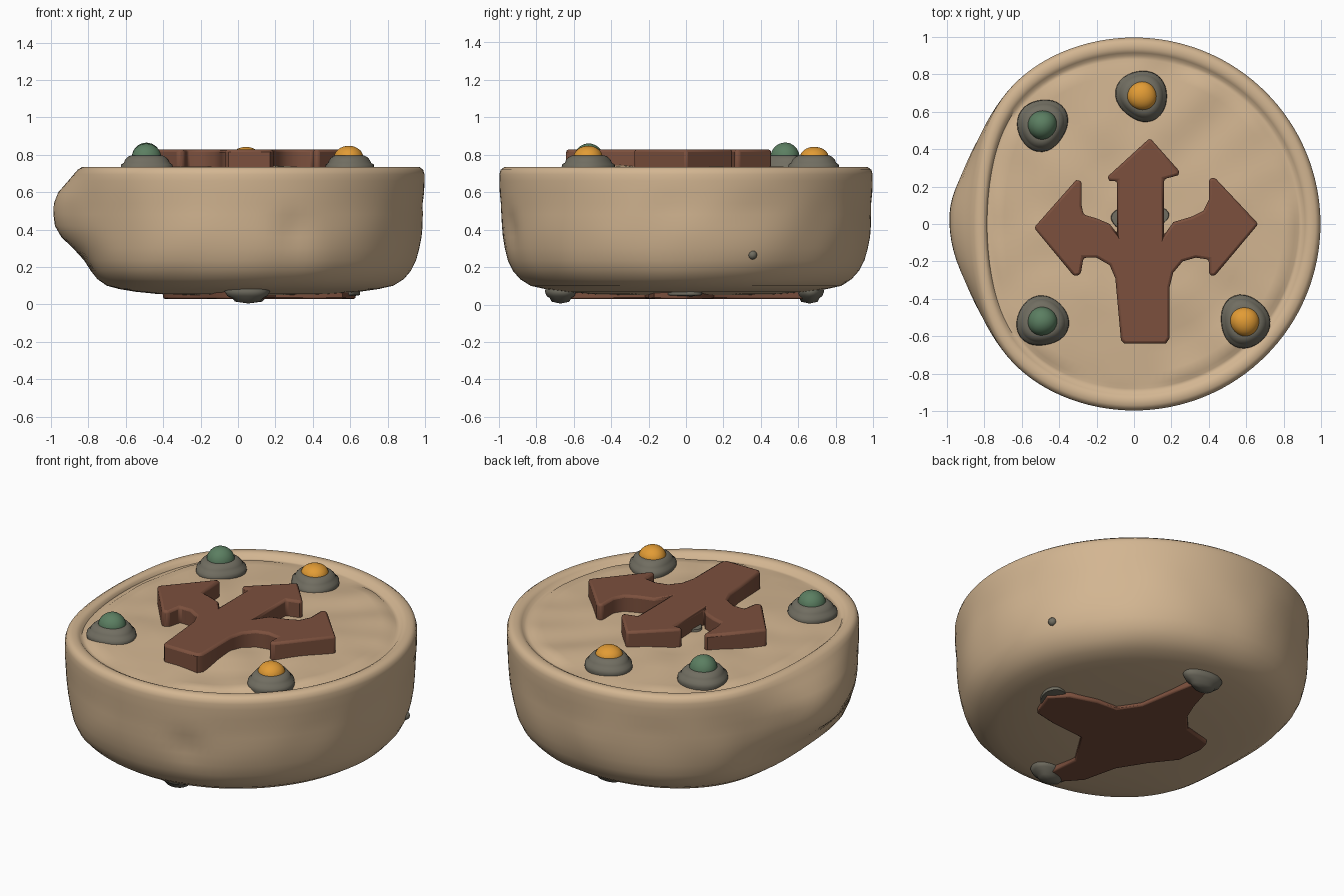
import bpy, bmesh, math
from mathutils import Vector, noise

if "Cube" in bpy.data.objects:
    bpy.data.objects.remove(bpy.data.objects["Cube"])


def mat(name, col):
    m = bpy.data.materials.new(name)
    m.diffuse_color = (*col, 1)
    m.use_nodes = True
    m.node_tree.nodes["Principled BSDF"].inputs["Base Color"].default_value = m.diffuse_color
    return m


TAN = mat("tan clay", (0.65, 0.465, 0.285))
BROWN = mat("brown", (0.2, 0.08, 0.047))
GREY = mat("stone grey", (0.165, 0.155, 0.12))
GREEN = mat("green", (0.105, 0.21, 0.12))
ORANGE = mat("orange", (0.76, 0.33, 0.035))


def finish(bm, name, material, angle=40):
    bmesh.ops.recalc_face_normals(bm, faces=bm.faces)
    me = bpy.data.meshes.new(name)
    bm.to_mesh(me)
    bm.free()
    me.materials.append(material)
    ob = bpy.data.objects.new(name, me)
    bpy.context.collection.objects.link(ob)
    bpy.ops.object.select_all(action='DESELECT')
    bpy.context.view_layer.objects.active = ob
    ob.select_set(True)
    bpy.ops.object.shade_smooth_by_angle(angle=math.radians(angle))
    return ob


def lathe(name, profile, material, place, n=32, angle=60):
    """Revolve (radius, z) rows; place(r, a, z) gives the final point."""
    bm = bmesh.new()
    rings = []
    for r, z in profile:
        if r == 0:
            rings.append([bm.verts.new(place(0, 0, z))])
        else:
            rings.append([bm.verts.new(place(r, 2 * math.pi * i / n, z)) for i in range(n)])
    for p, q in zip(rings, rings[1:]):
        for i in range(n):
            j = (i + 1) % n
            loop = [p[i % len(p)], p[j % len(p)], q[j % len(q)], q[i % len(q)]]
            bm.faces.new(list(dict.fromkeys(loop)))
    return finish(bm, name, material, angle)


# Clay body: round cake, flattened on the left, with a rimmed top and a left bulge
def body_point(r, a, z):
    c = math.cos(a)
    x, y = r * c, r * math.sin(a)
    if c < 0:
        x *= 1 - 0.155 * c ** 4
    off = abs(a - math.pi)
    x -= 0.155 * r * math.exp(-(off / 0.42) ** 2) * math.exp(-(abs(z - 0.48) / 0.19) ** 3)
    p = Vector((x, y, z))
    if z > 0.6 and r < 0.87:                     # uneven floor
        p.z += 0.02 * noise.noise(p * 4.0)
    elif 0.1 < z < 0.6:                          # faint dents in the wall
        k = 1 + 0.008 * noise.noise(p * 4.0) - 0.004
        k -= 0.02 * math.exp(-((x - 0.3) ** 2 + (z - 0.4) ** 2) / 0.008) * (y < 0)
        p.x, p.y = p.x * k, p.y * k
    return p


body_profile = [(0, 0.05), (0.3, 0.05), (0.5, 0.055), (0.65, 0.068), (0.75, 0.082), (0.83, 0.1),
                (0.89, 0.135), (0.93, 0.18), (0.957, 0.235), (0.973, 0.3), (0.983, 0.36),
                (0.988, 0.42), (0.991, 0.48), (0.993, 0.54), (0.995, 0.6), (0.997, 0.66),
                (0.997, 0.695), (0.99, 0.72), (0.97, 0.735), (0.935, 0.735), (0.915, 0.725),
                (0.9, 0.708), (0.88, 0.708), (0.86, 0.718), (0.8, 0.72), (0.7, 0.72),
                (0.6, 0.725), (0.5, 0.73), (0.4, 0.73), (0.3, 0.73), (0.2, 0.73), (0.1, 0.73), (0, 0.73)]
lathe("clay_body", body_profile, TAN, body_point, n=128, angle=50)


# Extruded flat outlines with softened edges
def slab(name, pts, z0, z1, bevel):
    bm = bmesh.new()
    f = bm.faces.new([bm.verts.new((x, y, z0)) for x, y in pts])
    ext = bmesh.ops.extrude_face_region(bm, geom=[f])
    for v in ext["geom"]:
        if isinstance(v, bmesh.types.BMVert):
            v.co.z = z1
    ob = finish(bm, name, BROWN)
    mod = ob.modifiers.new("soft edge", 'BEVEL')
    mod.width, mod.segments = bevel, 2
    mod.limit_method, mod.angle_limit = 'ANGLE', math.radians(60)
    return ob


# Three-way arrow on top
arrow = [(-0.07, -0.62), (-0.05, -0.64), (0.17, -0.64), (0.19, -0.61), (0.19, -0.34),
         (0.21, -0.26), (0.26, -0.2), (0.33, -0.18), (0.40, -0.19), (0.40, -0.27),
         (0.43, -0.28), (0.665, 0.0), (0.43, 0.25), (0.40, 0.24), (0.40, 0.13),
         (0.37, 0.07), (0.31, 0.04), (0.21, 0.01), (0.16, -0.06), (0.16, 0.24),
         (0.235, 0.26), (0.245, 0.28), (0.085, 0.46), (-0.145, 0.25), (-0.13, 0.23),
         (-0.09, 0.23), (-0.09, -0.05), (-0.13, -0.0), (-0.2, 0.03), (-0.27, 0.05),
         (-0.28, 0.1), (-0.28, 0.23), (-0.31, 0.235), (-0.535, -0.02), (-0.32, -0.28),
         (-0.285, -0.27), (-0.27, -0.18), (-0.2, -0.18), (-0.13, -0.22), (-0.1, -0.29),
         (-0.09, -0.4)]
slab("three_way_arrow", arrow, 0.69, 0.828, 0.014)

# Cross-shaped plate underneath
cross = [(0.63, 0.0), (0.54, 0.09), (0.38, 0.14), (0.25, 0.15), (0.17, 0.27), (0.13, 0.5),
         (0.1, 0.66), (0.0, 0.66), (-0.06, 0.45), (-0.11, 0.33), (-0.2, 0.23), (-0.38, 0.18),
         (-0.40, 0.1), (-0.38, -0.06), (-0.27, -0.2), (-0.17, -0.36), (-0.12, -0.57),
         (-0.03, -0.67), (0.08, -0.64), (0.06, -0.44), (0.2, -0.22), (0.42, -0.2), (0.56, -0.17)]
slab("underside_cross", cross, 0.03, 0.08, 0.008)


# Studs: lumpy grey collar with a coloured dome
def lump_at(cx, cy, squash=1.0, amount=0.12, seed=0.0):
    def place(r, a, z):
        k = 1 + amount * math.sin(2 * a + seed) * 0.5 + amount * 0.5 * math.sin(3 * a + 2 * seed)
        return Vector((cx + r * k * math.cos(a), cy + r * k * squash * math.sin(a), z))
    return place


collar = [(0, 0.69), (0.125, 0.69), (0.135, 0.725), (0.132, 0.748), (0.118, 0.757),
          (0.112, 0.772), (0.098, 0.788), (0.08, 0.797), (0, 0.797)]


def dome(radius, z0, z1):
    return [(radius * math.cos(t), z0 + (z1 - z0) * math.sin(t))
            for t in [i * math.pi / 16 for i in range(8)]] + [(0, z1)]


studs = [("green_back", -0.49, 0.53, GREEN, 0.865), ("green_front", -0.49, -0.52, GREEN, 0.86),
         ("orange_back", 0.043, 0.685, ORANGE, 0.842), ("orange_front", 0.592, -0.522, ORANGE, 0.848)]
for i, (name, x, y, m, top) in enumerate(studs):
    lathe(name + "_collar", collar, GREY, lump_at(x, y, 1.03, 0.08, i * 1.3))
    lathe(name + "_dome", dome(0.078, 0.785, top), m, lump_at(x, y, 1.0, 0.03, i))

# Grey pebbles under the cross ends, below the arrow, and in the wall
foot = [(0, 0.1), (0.11, 0.1), (0.125, 0.07), (0.11, 0.045), (0.085, 0.035), (0.07, 0.015), (0, 0.005)]
for name, y in (("front", -0.67), ("back", 0.66)):
    lathe(name + "_foot_stone", foot, GREY, lump_at(0.055, y, 0.65, 0.1, y))
lathe("end_stone", [(0, 0.1), (0.06, 0.09), (0.06, 0.05), (0, 0.04)], GREY, lump_at(0.59, 0.0, 1.5))
lathe("centre_stone", [(0, 0.69), (0.165, 0.69), (0.15, 0.742), (0, 0.75)], GREY, lump_at(0.03, 0.03, 0.5))
bm = bmesh.new()
bmesh.ops.create_icosphere(bm, subdivisions=2, radius=0.025)
bmesh.ops.translate(bm, verts=bm.verts, vec=(0.89, 0.355, 0.265))
finish(bm, "wall_pebble", GREY)
